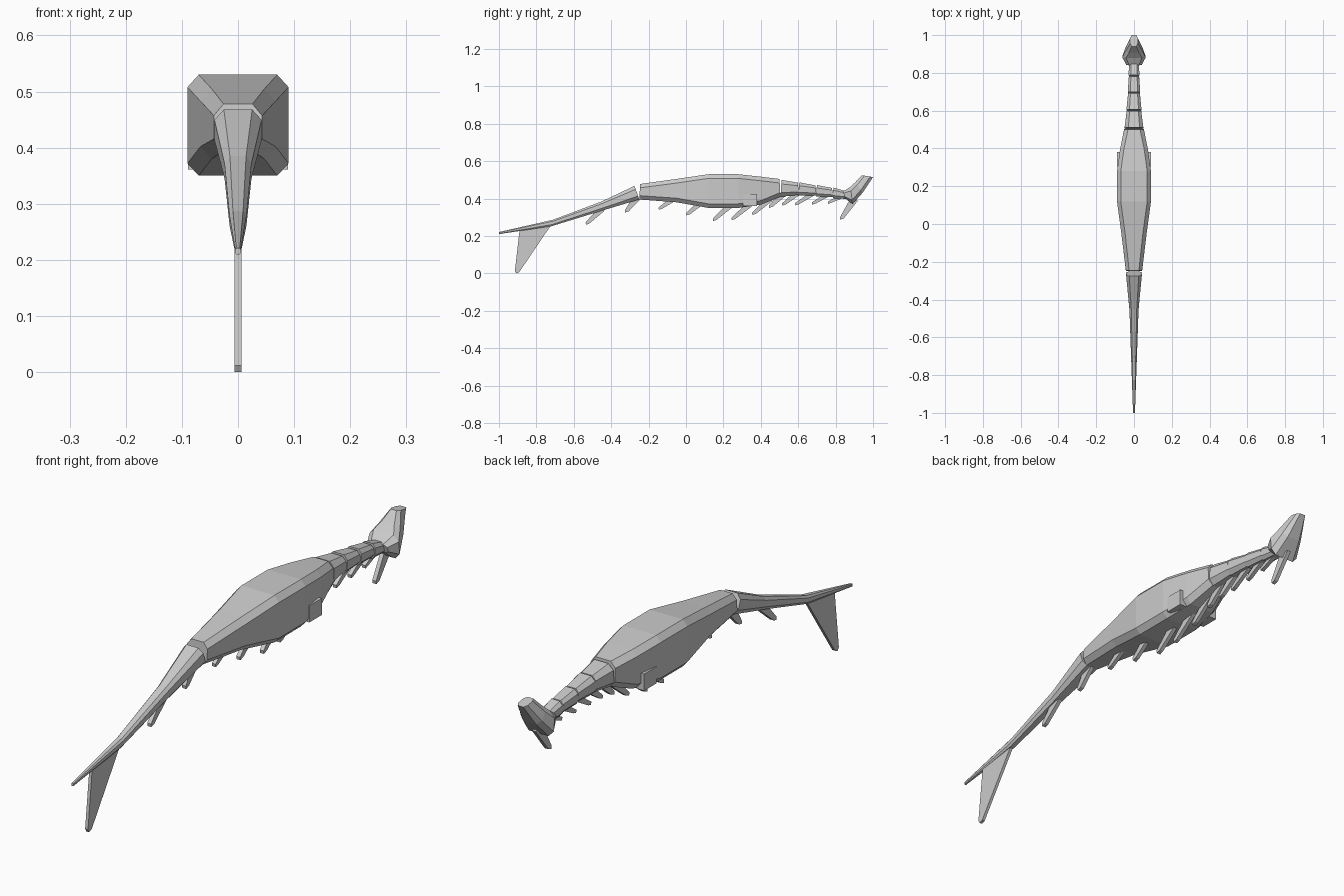
import bpy, bmesh

if "Cube" in bpy.data.objects:
    bpy.data.objects.remove(bpy.data.objects["Cube"])

def make(name, verts, faces):
    me = bpy.data.meshes.new(name)
    me.from_pydata(verts, [], faces)
    bm = bmesh.new()
    bm.from_mesh(me)
    bmesh.ops.recalc_face_normals(bm, faces=bm.faces)
    bm.to_mesh(me)
    bm.free()
    ob = bpy.data.objects.new(name, me)
    bpy.context.collection.objects.link(ob)
    return ob

def ring(yb, zb, yt, zt, w, f=0.22):
    """Chamfered eight-sided section between a bottom and a top point."""
    h = ((yt - yb) ** 2 + (zt - zb) ** 2) ** 0.5
    c = min(0.022, h * 0.25)
    t, xi = c / h, w - min(0.02, w * 0.4)
    pts = [(xi, 0), (w, t), (w, 1 - t), (xi, 1), (-xi, 1), (-w, 1 - t), (-w, t), (-xi, 0)]
    return [(x, yb + (yt - yb) * s, zb + (zt - zb) * s) for x, s in pts]

def loft(name, sections):
    verts = [v for s in sections for v in ring(*s)]
    n = len(sections)
    faces = [(8 * i + j, 8 * i + (j + 1) % 8, 8 * i + 8 + (j + 1) % 8, 8 * i + 8 + j)
             for i in range(n - 1) for j in range(8)]
    faces += [tuple(range(8)), tuple(range(8 * n - 8, 8 * n))]
    return make(name, verts, faces)

def blade(name, outline, w):
    n = len(outline)
    verts = [(s * w, y, z) for s in (-1, 1) for y, z in outline]
    faces = [tuple(range(n)), tuple(range(n, 2 * n))]
    faces += [(i, (i + 1) % n, n + (i + 1) % n, n + i) for i in range(n)]
    return make(name, verts, faces)

# main hull: bottom y, z, top y, z, half width
loft("hull", [(-.25, .395, -.245, .478, .043), (-.05, .38, -.05, .505, .067),
              (.12, .35, .12, .53, .09), (.28, .35, .28, .53, .09),
              (.40, .367, .40, .517, .073), (.505, .41, .50, .505, .052)])

# tapering front tail with a slanted joint
loft("front_tail", [(-.25, .395, -.275, .468, .042), (-.46, .332, -.45, .385, .024),
                    (-.72, .252, -.71, .287, .015), (-1, .21, -1, .221, .005)])

# overlapping neck segments
neck = [(.505, .412, .503, .50, .05), (.60, .418, .598, .487, .04),
        (.695, .414, .692, .472, .033), (.785, .405, .78, .459, .029),
        (.87, .395, .86, .44, .027)]
for i in range(4):
    a, b = neck[i], neck[i + 1]
    start = (a[0], a[1] - .003, a[2] + .008, a[3], a[4])
    end = (b[0] + .004, b[1] + .002, b[2], b[3] - .002, b[4] - .002)
    loft(f"neck_segment_{i + 1}", [start, end])

# wedge-shaped head
loft("head", [(.85, .402, .84, .438, .042), (.89, .37, .88, .463, .062),
              (.945, .432, .905, .487, .045), (1.0, .515, .94, .525, .02)])

# tall lower fin
blade("lower_fin", [(-.72, .26), (-.89, .23), (-.915, .012), (-.908, 0), (-.892, .006)], .006)

# row of swept spikes on the underside: tip y, z, base y, z
spikes = [(-.535, .26, -.46, .335), (-.325, .325, -.27, .395), (-.145, .34, -.08, .388),
          (.003, .31, .075, .375), (.145, .28, .23, .358), (.245, .285, .33, .36),
          (.355, .312, .44, .39), (.445, .35, .51, .415), (.515, .362, .59, .424),
          (.585, .363, .67, .422), (.675, .367, .75, .417), (.76, .372, .83, .41),
          (.825, .287, .895, .39)]
for i, (ty, tz, by, bz) in enumerate(spikes):
    blade(f"spike_{i + 1}", [(by - .022, bz), (ty - .002, tz + .012), (ty, tz),
                             (ty + .018, tz + .006), (by + .025, bz)], .008)

# small side boxes
for s in (-1, 1):
    bpy.ops.mesh.primitive_cube_add(size=1, location=(s * .073, .342, .393))
    box = bpy.context.object
    box.name = "side_box_right" if s > 0 else "side_box_left"
    box.scale = (.032, .076, .064)
